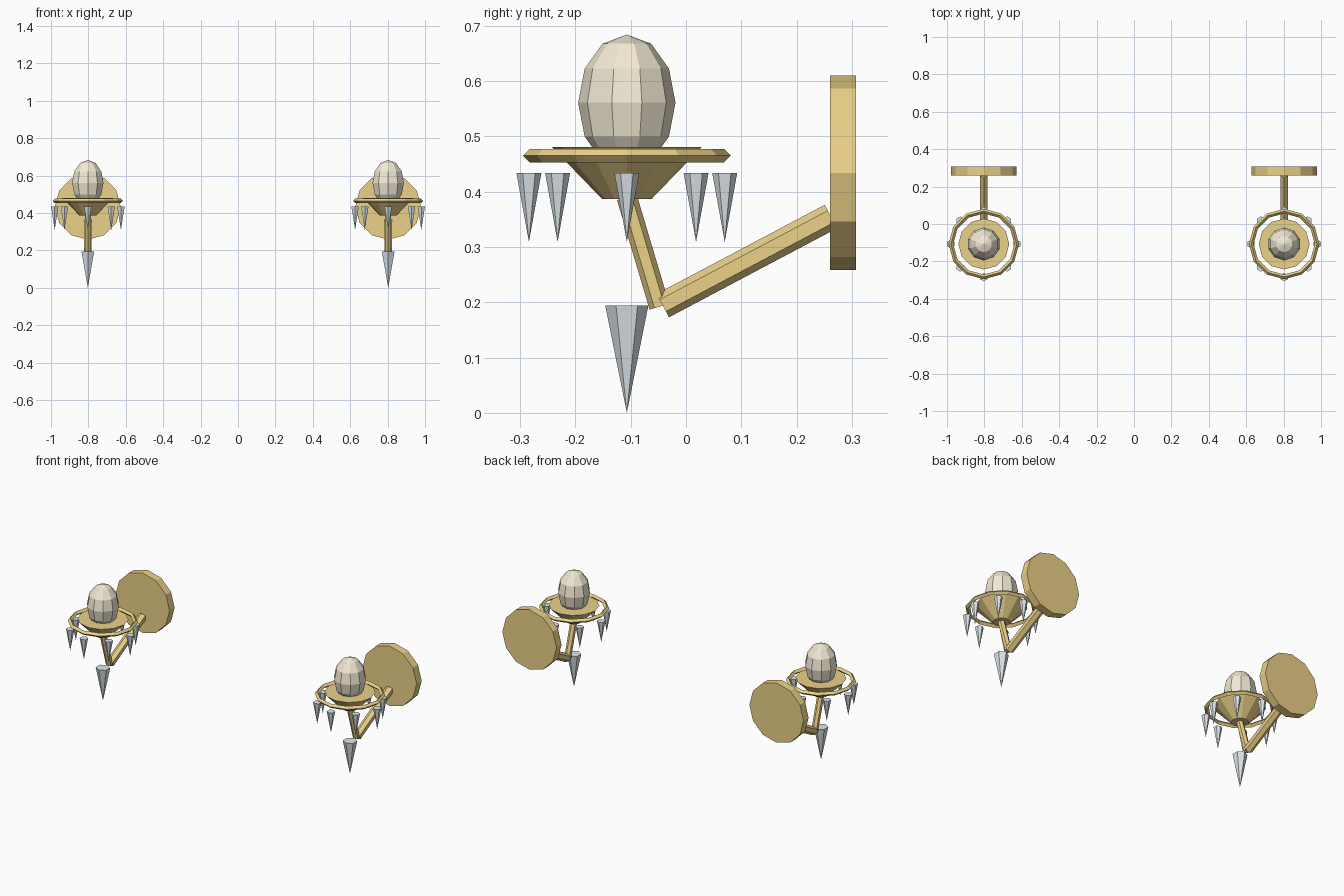
import bpy, bmesh, math
from mathutils import Vector

if "Cube" in bpy.data.objects:
    bpy.data.objects.remove(bpy.data.objects["Cube"])

X, Y = 0.803, -0.107   # lamp axis (mirrored to -X)


def material(name, rgb):
    m = bpy.data.materials.new(name)
    m.diffuse_color = (*rgb, 1)
    m.use_nodes = True
    m.node_tree.nodes["Principled BSDF"].inputs["Base Color"].default_value = m.diffuse_color
    return m


gold = material("gold", (0.83, 0.64, 0.25))
crystal = material("crystal", (0.74, 0.80, 0.84))
cream = material("cream", (0.89, 0.82, 0.66))


def lathe(name, profile, sides, loc, mat, tilt=0.0, closed=False):
    """Spin (radius, height) points round local z, with a corner on local +y."""
    bm = bmesh.new()
    rings = []
    for r, z in profile:
        if r == 0:
            rings.append([bm.verts.new((0, 0, z))])
        else:
            rings.append([bm.verts.new((r * math.sin(2 * math.pi * i / sides),
                                        r * math.cos(2 * math.pi * i / sides), z))
                          for i in range(sides)])
    pairs = list(zip(rings, rings[1:]))
    if closed:
        pairs.append((rings[-1], rings[0]))
    for a, b in pairs:
        for i in range(sides):
            j = (i + 1) % sides
            quad = [a[i % len(a)], a[j % len(a)], b[j % len(b)], b[i % len(b)]]
            bm.faces.new(list(dict.fromkeys(quad)))
    if not closed:
        for end in (rings[0], rings[-1]):
            if len(end) > 1:
                bm.faces.new(end)
    bmesh.ops.recalc_face_normals(bm, faces=bm.faces)
    mesh = bpy.data.meshes.new(name)
    bm.to_mesh(mesh)
    bm.free()
    mesh.materials.append(mat)
    ob = bpy.data.objects.new(name, mesh)
    ob.location = loc
    ob.rotation_euler.x = tilt
    bpy.context.collection.objects.link(ob)
    return ob


def arm(name, p, q, r):
    """Six-sided bar between two points that share the same x."""
    d = Vector(q) - Vector(p)
    lathe(name, [(r, 0), (r, d.length)], 6, p, gold, math.atan2(-d.y, d.z))


for side, x in (("left", -X), ("right", X)):
    # round wall plate
    lathe(f"wall_plate_{side}", [(0.176, 0), (0.176, 0.047)], 12,
          (x, 0.307, 0.434), gold, math.pi / 2)
    # bent bracket
    arm(f"lower_arm_{side}", (x, -0.042, 0.194), (x, 0.262, 0.355), 0.024)
    arm(f"upper_arm_{side}", (x, -0.048, 0.192), (x, Y, 0.39), 0.0185)
    # tapered cup and the ring around it
    lathe(f"cup_{side}", [(0.045, 0.387), (0.136, 0.481)], 12, (x, Y, 0), gold)
    lathe(f"ring_{side}", [(0.188, 0), (0.1755, 0.0125), (0.163, 0), (0.1755, -0.0125)],
          12, (x, Y, 0.465), gold, closed=True)
    # egg-shaped shade
    egg = [(0.088 * math.sin(math.pi * k / 6), -0.123 * math.cos(math.pi * k / 6))
           for k in range(1, 6)]
    lathe(f"shade_{side}", [(0, -0.123)] + egg + [(0, 0.123)], 10, (x, Y, 0.561), cream)
    # hanging crystals
    for i in range(8):
        a = i * math.pi / 4
        lathe(f"crystal_drop_{side}_{i + 1}", [(0, 0.309), (0.0226, 0.434)], 6,
              (x + 0.177 * math.cos(a), Y + 0.177 * math.sin(a), 0), crystal)
    lathe(f"large_crystal_{side}", [(0, 0), (0.039, 0.194)], 6, (x, Y, 0), crystal)
